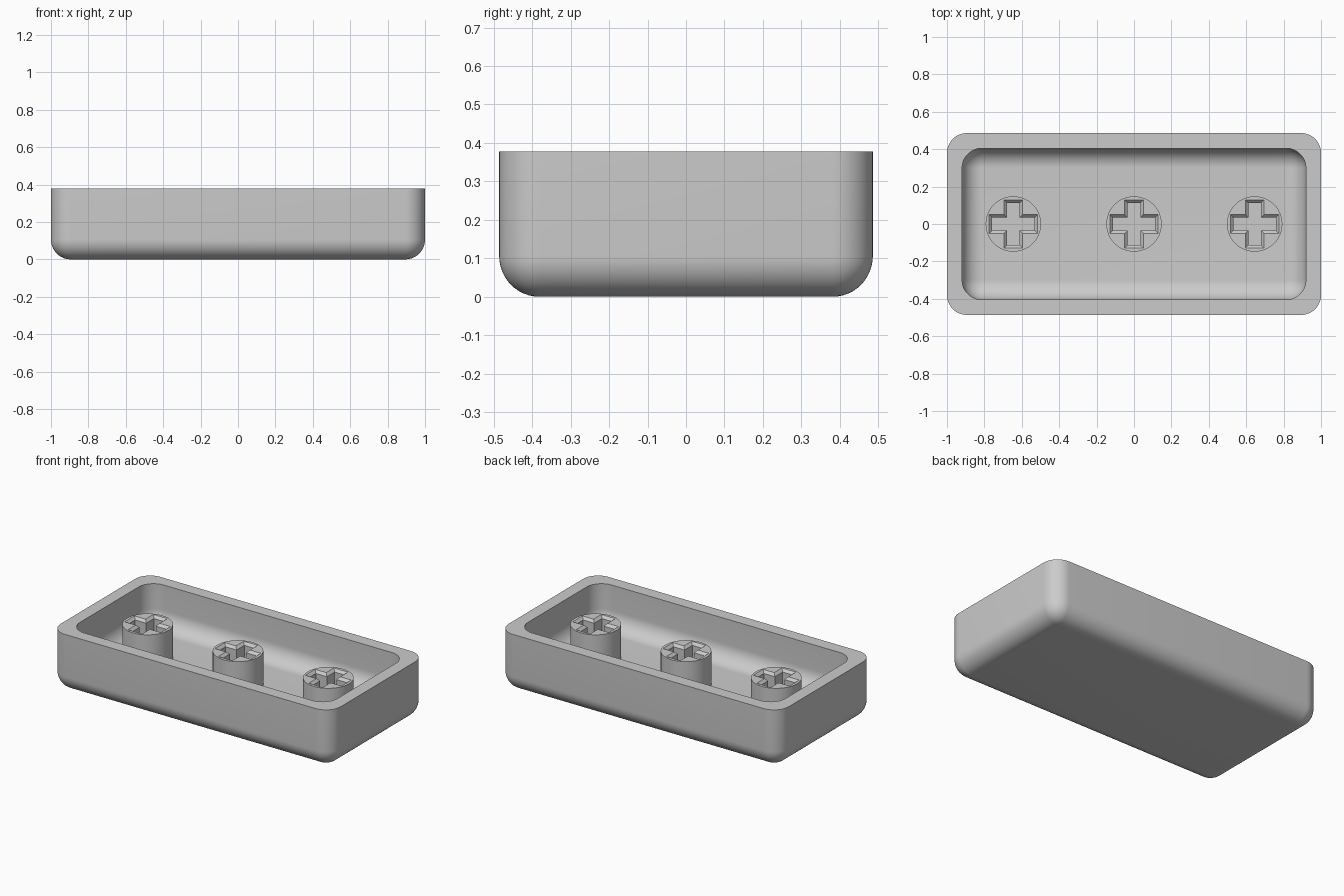
import bpy, bmesh
from math import sin, cos, pi

if "Cube" in bpy.data.objects:
    bpy.data.objects.remove(bpy.data.objects["Cube"])

HEIGHT, FLOOR, STEM_TOP = 0.378, 0.11, 0.325
HALF_Y, WALL, ROUND = 0.486, 0.081, 0.106
SEGS = 12

grey = bpy.data.materials.new("light grey plastic")
grey.use_nodes = True
colour = (0.6, 0.6, 0.6, 1)
grey.diffuse_color = colour
grey.node_tree.nodes["Principled BSDF"].inputs["Base Color"].default_value = colour


def rounded_rect(hx, hy, r, z):
    """Counter-clockwise rounded rectangle outline."""
    pts = []
    for q, (sx, sy) in enumerate([(1, 1), (-1, 1), (-1, -1), (1, -1)]):
        for i in range(SEGS + 1):
            a = (q + i / SEGS) * pi / 2
            pts.append((sx * (hx - r) + r * cos(a), sy * (hy - r) + r * sin(a), z))
    return pts


def cross(length, width, z):
    """Plus-shaped outline, one arm per quarter turn."""
    pts = []
    for q in range(4):
        c, s = cos(q * pi / 2), sin(q * pi / 2)
        for x, y in [(length, -width), (length, width), (width, width)]:
            pts.append((x * c - y * s, x * s + y * c, z))
    return pts


def loft(name, rings):
    """Skin a stack of outlines and cap both ends."""
    bm = bmesh.new()
    loops = [[bm.verts.new(p) for p in ring] for ring in rings]
    n = len(loops[0])
    for low, high in zip(loops, loops[1:]):
        for i in range(n):
            j = (i + 1) % n
            bm.faces.new((low[i], low[j], high[j], high[i]))
    bm.faces.new(loops[0][::-1])
    bm.faces.new(loops[-1])
    bmesh.ops.recalc_face_normals(bm, faces=bm.faces)
    mesh = bpy.data.meshes.new(name)
    bm.to_mesh(mesh)
    bm.free()
    mesh.materials.append(grey)
    obj = bpy.data.objects.new(name, mesh)
    bpy.context.collection.objects.link(obj)
    return obj


def select(obj):
    bpy.ops.object.select_all(action="DESELECT")
    obj.select_set(True)
    bpy.context.view_layer.objects.active = obj


def fillet_rings(hx, hy, base):
    """Outlines that round the bottom edge, from the base up to the rim."""
    rings = []
    for i in range(SEGS + 1):
        a = i / SEGS * pi / 2
        inset = (ROUND - 0.002) * (1 - sin(a))
        rings.append(rounded_rect(hx - inset, hy - inset, ROUND - inset,
                                  base + ROUND * (1 - cos(a))))
    return rings + [rounded_rect(hx, hy, ROUND, HEIGHT)]


# Hollow tray: outer skin up to the rim, then inner skin down to the floor
outer = fillet_rings(1, HALF_Y, 0)
inner = fillet_rings(1 - WALL, HALF_Y - WALL, FLOOR)
tray = loft("tray_shell", outer + inner[::-1])
select(tray)
bpy.ops.object.shade_smooth_by_angle(angle=pi / 6)

# Round stem with a chamfered cross socket
circle = [(0.148 * cos(i * pi / 32), 0.148 * sin(i * pi / 32)) for i in range(64)]
stem = loft("centre_stem", [[(x, y, z) for x, y in circle] for z in (FLOOR - 0.02, STEM_TOP)])
cutter = loft("cross_cutter", [
    cross(0.113, 0.034, FLOOR + 0.002),
    cross(0.113, 0.034, STEM_TOP - 0.016),
    cross(0.129, 0.05, STEM_TOP),
    cross(0.129, 0.05, STEM_TOP + 0.05)])
cutter.hide_render = True
socket = stem.modifiers.new("socket", "BOOLEAN")
socket.operation = "DIFFERENCE"
socket.solver = "EXACT"
socket.object = cutter
select(stem)
bpy.ops.object.modifier_apply(modifier=socket.name)
bpy.data.objects.remove(cutter)
bpy.ops.object.shade_smooth_by_angle(angle=pi / 6)

# Side stems share the centre stem's mesh
for name, x in (("left_stem", 0.645), ("right_stem", -0.645)):
    twin = bpy.data.objects.new(name, stem.data)
    twin.location.x = x
    bpy.context.collection.objects.link(twin)
